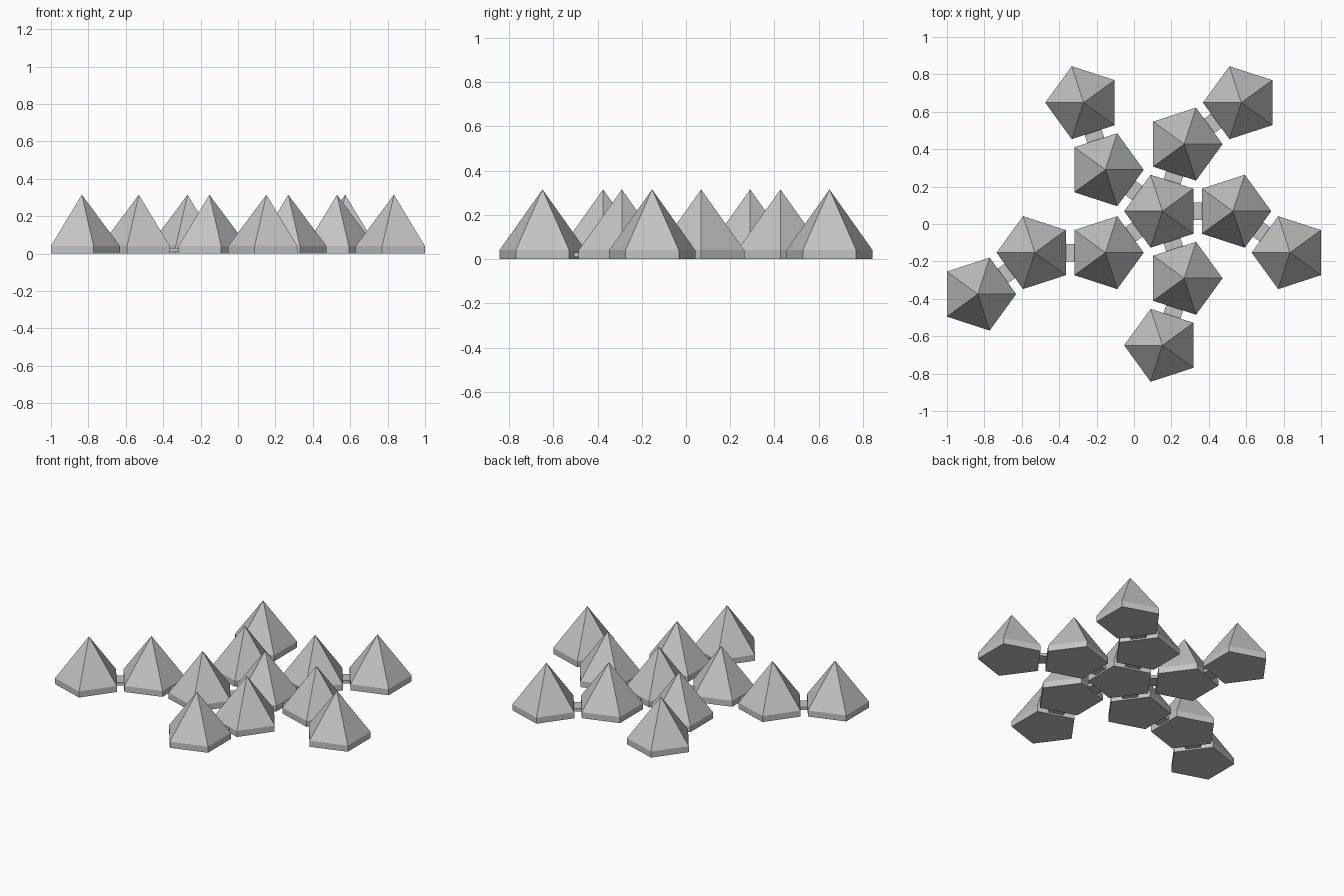
import bpy, bmesh, math
from mathutils import Matrix, Vector

cube = bpy.data.objects.get("Cube")
if cube:
    bpy.data.objects.remove(cube, do_unlink=True)

R = 0.205                                  # pentagon corner radius
APOTHEM = R * math.cos(math.radians(36))
STEP = 0.377                               # distance between neighbouring centres
BASE_H, TIP_H = 0.04, 0.315
HINGE_W, HINGE_Z0, HINGE_Z1 = 0.095, 0.01, 0.03

grey = bpy.data.materials.new("light grey")
grey.use_nodes = True
colour = (0.55, 0.55, 0.55, 1)
grey.diffuse_color = colour
grey.node_tree.nodes["Principled BSDF"].inputs["Base Color"].default_value = colour


def make_object(name, bm):
    bmesh.ops.recalc_face_normals(bm, faces=bm.faces)
    mesh = bpy.data.meshes.new(name)
    bm.to_mesh(mesh)
    bm.free()
    mesh.materials.append(grey)
    obj = bpy.data.objects.new(name, mesh)
    bpy.context.collection.objects.link(obj)
    return obj


def pyramid(name, centre, corner_angle):
    """Pentagonal pyramid standing on a thin pentagonal slab."""
    bm = bmesh.new()
    rings = []
    for z in (0, BASE_H):
        rings.append([bm.verts.new((centre.x + R * math.cos(corner_angle + k * math.tau / 5),
                                    centre.y + R * math.sin(corner_angle + k * math.tau / 5), z))
                      for k in range(5)])
    low, high = rings
    tip = bm.verts.new((centre.x, centre.y, TIP_H))
    bm.faces.new(low[::-1])
    for k in range(5):
        n = (k + 1) % 5
        bm.faces.new((low[k], low[n], high[n], high[k]))
        bm.faces.new((high[k], high[n], tip))
    make_object(name, bm)


def hinge(name, start, end):
    """Small plate bridging the gap between two slabs."""
    direction = end - start
    mid = (start + end) / 2
    gap = STEP - 2 * APOTHEM + 0.004
    bm = bmesh.new()
    bmesh.ops.create_cube(bm, size=1)
    place = (Matrix.Translation((mid.x, mid.y, (HINGE_Z0 + HINGE_Z1) / 2))
             @ Matrix.Rotation(math.atan2(direction.y, direction.x), 4, 'Z')
             @ Matrix.Diagonal((gap, HINGE_W, HINGE_Z1 - HINGE_Z0, 1)))
    bmesh.ops.transform(bm, matrix=place, verts=bm.verts)
    make_object(name, bm)


# Unfolded net: chains of directions leaving the central pyramid
hub = Vector((0.152, 0.0685))
pyramid("pyramid_centre", hub, math.pi)
arms = {
    "right": (0, 324),
    "back_right": (72, 36),
    "back_left": (144, 108),
    "left": (216, 180, 216),
    "front": (288, 252),
}
for arm, angles in arms.items():
    here = hub
    for i, angle in enumerate(angles):
        a = math.radians(angle)
        there = here + STEP * Vector((math.cos(a), math.sin(a)))
        # a corner points directly away from the shared edge
        pyramid(f"pyramid_{arm}_{i + 1}", there, a)
        hinge(f"hinge_{arm}_{i + 1}", here, there)
        here = there
